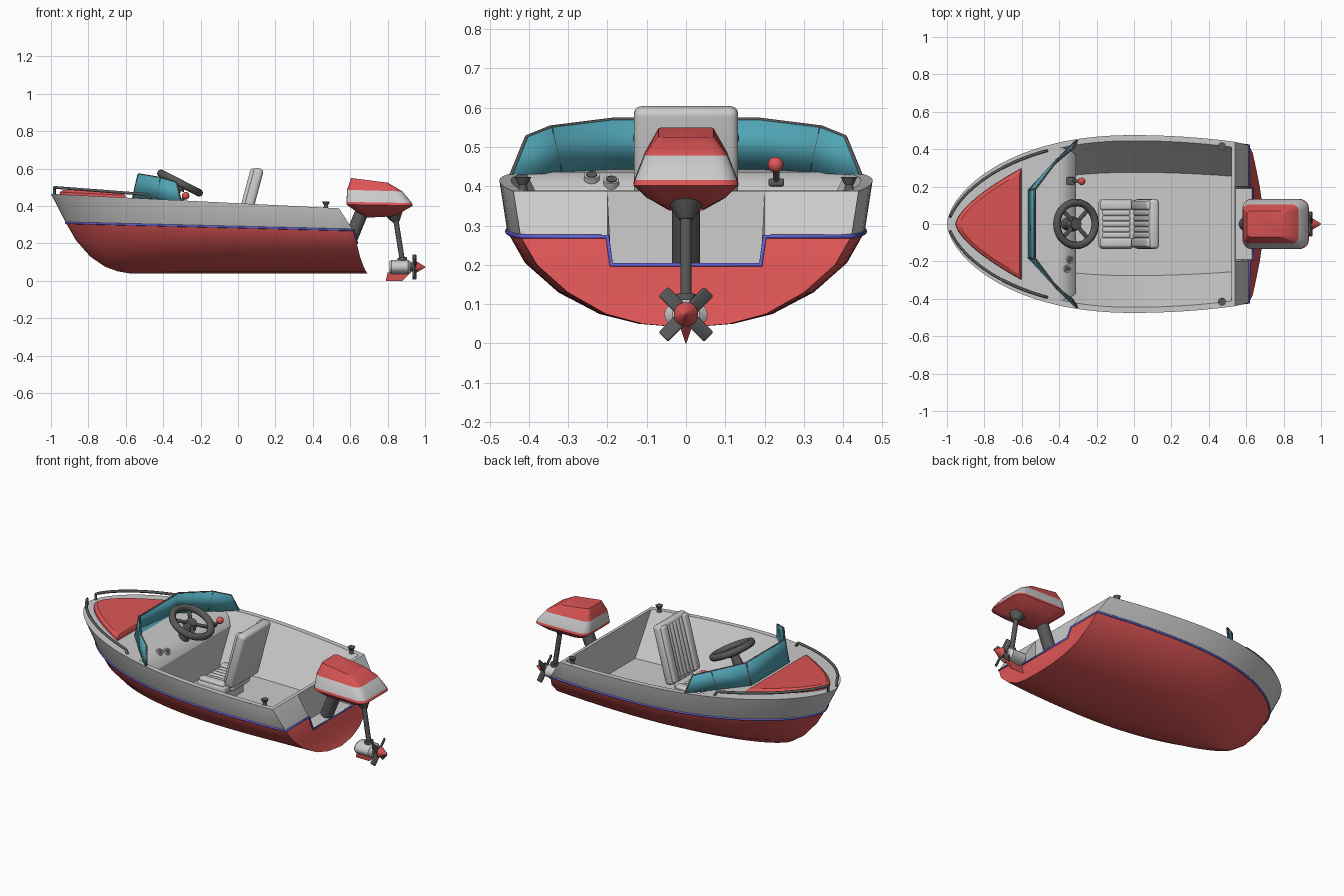
import bpy, bmesh, math
from mathutils import Vector, Matrix

if "Cube" in bpy.data.objects:
    bpy.data.objects.remove(bpy.data.objects["Cube"])

def material(name, rgb):
    m = bpy.data.materials.new(name)
    m.diffuse_color = (*rgb, 1)
    m.use_nodes = True
    m.node_tree.nodes["Principled BSDF"].inputs["Base Color"].default_value = m.diffuse_color
    return m

GREY = material("grey", (0.6, 0.6, 0.6))
RED = material("red", (0.72, 0.09, 0.09))
DARK = material("dark", (0.1, 0.1, 0.1))
TEAL = material("teal", (0.08, 0.37, 0.46))
BLUE = material("blue", (0.13, 0.13, 0.7))

def finish(name, bm, mats, angle=32):
    bmesh.ops.recalc_face_normals(bm, faces=bm.faces[:])
    me = bpy.data.meshes.new(name)
    bm.to_mesh(me)
    bm.free()
    ob = bpy.data.objects.new(name, me)
    bpy.context.collection.objects.link(ob)
    for m in mats:
        me.materials.append(m)
    bpy.ops.object.select_all(action='DESELECT')
    ob.select_set(True)
    bpy.context.view_layer.objects.active = ob
    bpy.ops.object.shade_smooth_by_angle(angle=math.radians(angle))
    return ob

def build(name, polys, mats):
    """polys: list of (points, material slot)"""
    bm = bmesh.new()
    for pts, slot in polys:
        bm.faces.new([bm.verts.new(p) for p in pts]).material_index = slot
    bmesh.ops.remove_doubles(bm, verts=bm.verts[:], dist=1e-4)
    return finish(name, bm, mats)

def loft(name, rings, slots, mats):
    n = len(rings[0])
    polys = [([a[i], a[(i + 1) % n], b[(i + 1) % n], b[i]], s)
             for a, b, s in zip(rings, rings[1:], slots) for i in range(n)]
    polys += [(rings[0], slots[0]), (rings[-1], slots[-1])]
    return build(name, polys, mats)

def cyl(name, p0, p1, r0, r1=None, mat=GREY, n=20):
    p0, p1 = Vector(p0), Vector(p1)
    d = p1 - p0
    bm = bmesh.new()
    M = Matrix.Translation((p0 + p1) / 2) @ d.to_track_quat('Z', 'Y').to_matrix().to_4x4()
    bmesh.ops.create_cone(bm, cap_ends=True, segments=n, radius1=r0,
                          radius2=r0 if r1 is None else r1, depth=d.length, matrix=M)
    return finish(name, bm, [mat])

def box(name, size, loc, M=Matrix(), mat=GREY, bevel=0.01):
    bm = bmesh.new()
    bmesh.ops.create_cube(bm, size=1, matrix=Matrix.Diagonal((*size, 1)))
    bmesh.ops.bevel(bm, geom=bm.edges[:], offset=bevel, segments=3, profile=0.5, affect='EDGES')
    bm.transform(M @ Matrix.Translation(loc))
    return finish(name, bm, [mat])

def tube(name, pts, r, mat, cyclic=False):
    cu = bpy.data.curves.new(name, 'CURVE')
    cu.dimensions = '3D'
    cu.bevel_depth, cu.bevel_resolution, cu.use_fill_caps = r, 2, True
    sp = cu.splines.new('POLY')
    sp.points.add(len(pts) - 1)
    for q, p in zip(sp.points, pts):
        q.co = (*p, 1)
    sp.use_cyclic_u = cyclic
    cu.materials.append(mat)
    ob = bpy.data.objects.new(name, cu)
    bpy.context.collection.objects.link(ob)
    return ob

# hull: waterlines (z bow, z stern, x bow, x stern, half width), sheer to keel
L = [(.465, .388, -1, .54, .475), (.31, .272, -.92, .615, .455), (.215, .2, -.865, .635, .41),
     (.13, .13, -.79, .652, .325), (.075, .075, -.71, .672, .22), (.05, .05, -.64, .685, .12),
     (.04, .04, -.58, .692, 0)]

def plan(s):
    if s < .65:
        return (1 - (1 - s / .65) ** 2.2) ** .6
    return 1 - .075 * ((s - .65) / .35) ** 2

def hp(lv, s, side=1, inset=0):
    z0, z1, x0, x1, w = L[lv]
    return Vector((x0 + (x1 - x0) * s, side * max(w * plan(s) - inset, 0), z0 + (z1 - z0) * s))

N = 36
S = [(i / N) ** 1.7 for i in range(N + 1)]
polys = []
for side in (1, -1):
    for k in range(6):
        for a, b in zip(S, S[1:]):
            polys.append(([hp(k, a, side), hp(k, b, side), hp(k + 1, b, side), hp(k + 1, a, side)], min(k, 1)))
    # transom shoulders and motor well sides
    u, m, d = Vector((.54, side * .2, .388)), Vector((.615, side * .2, .272)), Vector((.635, side * .19, .2))
    polys.append(([hp(0, 1, side), u, m, hp(1, 1, side)], 0))
    polys.append(([hp(1, 1, side), m, d, hp(2, 1, side)], 1))
    polys.append(([u, m, d, Vector((.545, side * .19, .2))], 0))
for k in range(2, 6):
    polys.append(([hp(k, 1), hp(k, 1, -1), hp(k + 1, 1, -1), hp(k + 1, 1)], 1))
polys.append(([(.545, -.19, .2), (.545, .19, .2), (.635, .19, .2), (.635, -.19, .2)], 0))
polys.append(([(.545, -.19, .2), (.545, .19, .2), (.54, .2, .388), (.54, -.2, .388)], 0))
build("hull", polys, [GREY, RED])

# blue line around the hull
line = [hp(1, s) for s in S] + [Vector((.617, .2, .272)), Vector((.637, .19, .2))]
tube("hull_stripe", line + [Vector((p.x, -p.y, p.z)) for p in reversed(line[1:])], .006, BLUE, True)

# deck and cockpit liner
FLOOR, SD, SE = .15, .6 / 1.54, 1.52 / 1.54
def foot(s, side):
    p = hp(0, s, side, .03)
    return Vector((p.x, p.y * .62, FLOOR))
polys = []
fore = [SD * (i / 20) ** 1.7 for i in range(21)]
aft = [SD + (SE - SD) * i / 20 for i in range(21)]
for a, b in zip(fore, fore[1:]):
    polys.append(([hp(0, a), hp(0, b), hp(0, b, -1), hp(0, a, -1)], 0))
for a, b in zip(aft, aft[1:]):
    for sd in (1, -1):
        polys.append(([hp(0, a, sd), hp(0, b, sd), hp(0, b, sd, .03), hp(0, a, sd, .03)], 0))
        polys.append(([hp(0, a, sd, .03), hp(0, b, sd, .03), foot(b, sd), foot(a, sd)], 0))
    polys.append(([foot(a, 1), foot(b, 1), foot(b, -1), foot(a, -1)], 0))
polys.append(([hp(0, SE), hp(0, 1), hp(0, 1, -1), hp(0, SE, -1)], 0))
polys.append(([hp(0, SE, 1, .03), hp(0, SE, -1, .03), foot(SE, -1), foot(SE, 1)], 0))
build("deck_and_cockpit", polys, [GREY])

# dashboard with gauges
prof = [(-.40, .415, .436), (-.375, .405, .43), (-.335, .39, .40), (-.31, .37, .36), (-.31, .26, FLOOR)]
build("dashboard", [([(a[0], a[1], a[2]), (a[0], -a[1], a[2]), (b[0], -b[1], b[2]), (b[0], b[1], b[2])], 0)
                    for a, b in zip(prof, prof[1:])], [GREY])
for x, y, z in ((-.345, -.19, .405), (-.36, -.24, .417)):
    cyl("gauge", (x - .01, y, z - .017), (x + .007, y, z + .012), .02)
    cyl("gauge_face", (x, y, z), (x + .008, y, z + .0137), .014, mat=DARK)

# red foredeck panel
half = [(-.955 + .355 * (i / 14) ** 1.5, .3 * (i / 14) ** .975) for i in range(15)]
outline = half + [(x, -y) for x, y in reversed(half[1:])]
rings = []
for k, h in ((1, -.003), (.985, .012), (.9, .024)):
    rings.append([(-.71 + (x + .71) * k, y * k, .465 - .05 * (x + 1) + h) for x, y in outline])
loft("foredeck_panel", rings, [0, 0], [RED])

# bow rails
for side in (1, -1):
    ss = [.012 + .325 * (i / 24) ** 1.4 for i in range(25)]
    rail = [hp(0, s, side, .028) + Vector((0, 0, .036 - .04 * s)) for s in ss]
    ends = [hp(0, .012, side, .028), hp(0, .347, side, .028)]
    tube("bow_rail", [ends[0]] + rail + [ends[1]], .008, DARK)

# windshield panes and thin frame
base = [(-.56, .18, .44), (-.43, .32, .434), (-.305, .445, .428)]
top = [(-.53, .185, .57), (-.41, .345, .55), (-.33, .405, .526)]
mir = lambda pts: [(x, -y, z) for x, y, z in reversed(pts)] + pts
base, top = mir(base), mir(top)
ob = build("windshield", [([base[i], base[i + 1], top[i + 1], top[i]], 0) for i in range(5)], [TEAL])
md = ob.modifiers.new("thickness", 'SOLIDIFY')
md.thickness, md.offset = .014, 0
tube("windshield_frame", [base[0]] + top + [base[-1]], .005, DARK)
for i in range(1, 5):
    tube("windshield_post", [base[i], top[i]], .0075, DARK)

# steering wheel
C, tilt = Vector((-.31, 0, .523)), math.radians(27)
W = Matrix.Translation(C) @ Matrix.Rotation(tilt, 4, 'Y')
bpy.ops.mesh.primitive_torus_add(major_radius=.115, minor_radius=.02, major_segments=36, minor_segments=12)
ob = bpy.context.object
ob.name = "steering_wheel"
ob.matrix_world = W
ob.data.materials.append(DARK)
bpy.ops.object.shade_smooth_by_angle()
cyl("wheel_hub", W @ Vector((0, 0, -.035)), W @ Vector((0, 0, .005)), .04, .03, DARK)
for a in (0, 90, 180, 270):
    R = W @ Matrix.Rotation(math.radians(a + 45), 4, 'Z')
    box("wheel_spoke", (.1, .022, .012), (.06, 0, -.01), R, DARK, .004)
cyl("steering_column", W @ Vector((0, 0, -.14)), W @ Vector((0, 0, -.02)), .035, .022, DARK)

# throttle lever
box("throttle_base", (.05, .04, .02), (-.34, .23, .41), mat=DARK, bevel=.005)
cyl("throttle_rod", (-.335, .23, .405), (-.28, .23, .45), .008, mat=DARK)
bm = bmesh.new()
bmesh.ops.create_uvsphere(bm, u_segments=20, v_segments=12, radius=.02, matrix=Matrix.Translation((-.28, .228, .455)))
finish("throttle_knob", bm, [RED])

# seat
def pad(name, M, length):
    box(name, (length, .265, .056), (0, 0, -.007), M, bevel=.02)
    for s in (1, -1):
        box(name + "_bolster", (length - .02, .05, .03), (0, s * .1, .02), M, bevel=.012)
    for i in range(5):
        box(name + "_rib", (length - .04, .03, .03), (0, (i - 2) * .03, .012), M, bevel=.01)
pad("seat_cushion", Matrix.Translation((-.095, 0, .24)), .19)
pad("seat_back", Matrix.Translation((.06, 0, .435)) @ Matrix.Rotation(math.radians(-75), 4, 'Y'), .35)
box("seat_hinge", (.06, .16, .04), (-.005, 0, .24))
box("seat_pedestal", (.14, .18, .08), (-.09, 0, .18))

# stern cleats
for s in (1, -1):
    cyl("cleat_stem", (.47, s * .415, .385), (.47, s * .415, .41), .014, .008, DARK)
    cyl("cleat_cap", (.47, s * .415, .405), (.47, s * .415, .424), .012, .021, DARK)

# outboard cowl
def rrect(x0, x1, hw, zf, zr, r):
    pts = []
    for cx, cy, a0 in ((x1 - r, hw - r, 0), (x0 + r, hw - r, 90), (x0 + r, r - hw, 180), (x1 - r, r - hw, 270)):
        for i in range(6):
            a = math.radians(a0 + 18 * i)
            x = cx + r * math.cos(a)
            pts.append((x, cy + r * math.sin(a), zf + (zr - zf) * (x - x0) / (x1 - x0)))
    return pts
cowl = [(.605, .80, .07, .55, .525, .02), (.583, .88, .105, .487, .478, .035), (.58, .93, .13, .422, .416, .05),
        (.58, .935, .134, .408, .402, .05), (.63, .88, .10, .372, .37, .045), (.69, .83, .045, .338, .345, .03)]
loft("motor_cowl", [rrect(*c) for c in cowl], [1, 0, 1, 1, 1], [GREY, RED])

# bracket, leg, gearcase, skeg
cyl("motor_bracket", (.595, 0, .205), (.675, 0, .40), .036, mat=DARK)
cyl("leg_collar", (.835, 0, .357), (.846, 0, .315), .046, .018, DARK)
cyl("motor_leg", (.84, 0, .35), (.88, 0, .10), .014, mat=DARK)
cyl("leg_foot", (.877, 0, .125), (.88, 0, .10), .025, mat=DARK)
def oval(x, ry, rz):
    return [(x, ry * math.cos(a * math.pi / 12), .074 + rz * math.sin(a * math.pi / 12)) for a in range(24)]
loft("gearcase", [oval(.81, .045, .03), oval(.82, .055, .038), oval(.91, .055, .038), oval(.925, .035, .028)],
     [0, 0, 0], [GREY])
loft("skeg", [[(.79, 0, 0), (.88, .001, 0), (.88, -.001, 0)],
              [(.80, 0, .045), (.925, .016, .045), (.925, -.016, .045)]], [0], [RED])

# propeller
cyl("propeller_hub", (.92, 0, .074), (.957, 0, .074), .024, mat=DARK)
for i in range(4):
    M = (Matrix.Translation((.943, 0, .074)) @ Matrix.Rotation(math.radians(45 + 90 * i), 4, 'X')
         @ Matrix.Rotation(math.radians(25), 4, 'Z'))
    box("propeller_blade", (.01, .036, .07), (0, 0, .047), M, DARK, .0045)
cyl("propeller_cone", (.953, 0, .074), (1, 0, .074), .031, .003, RED)
